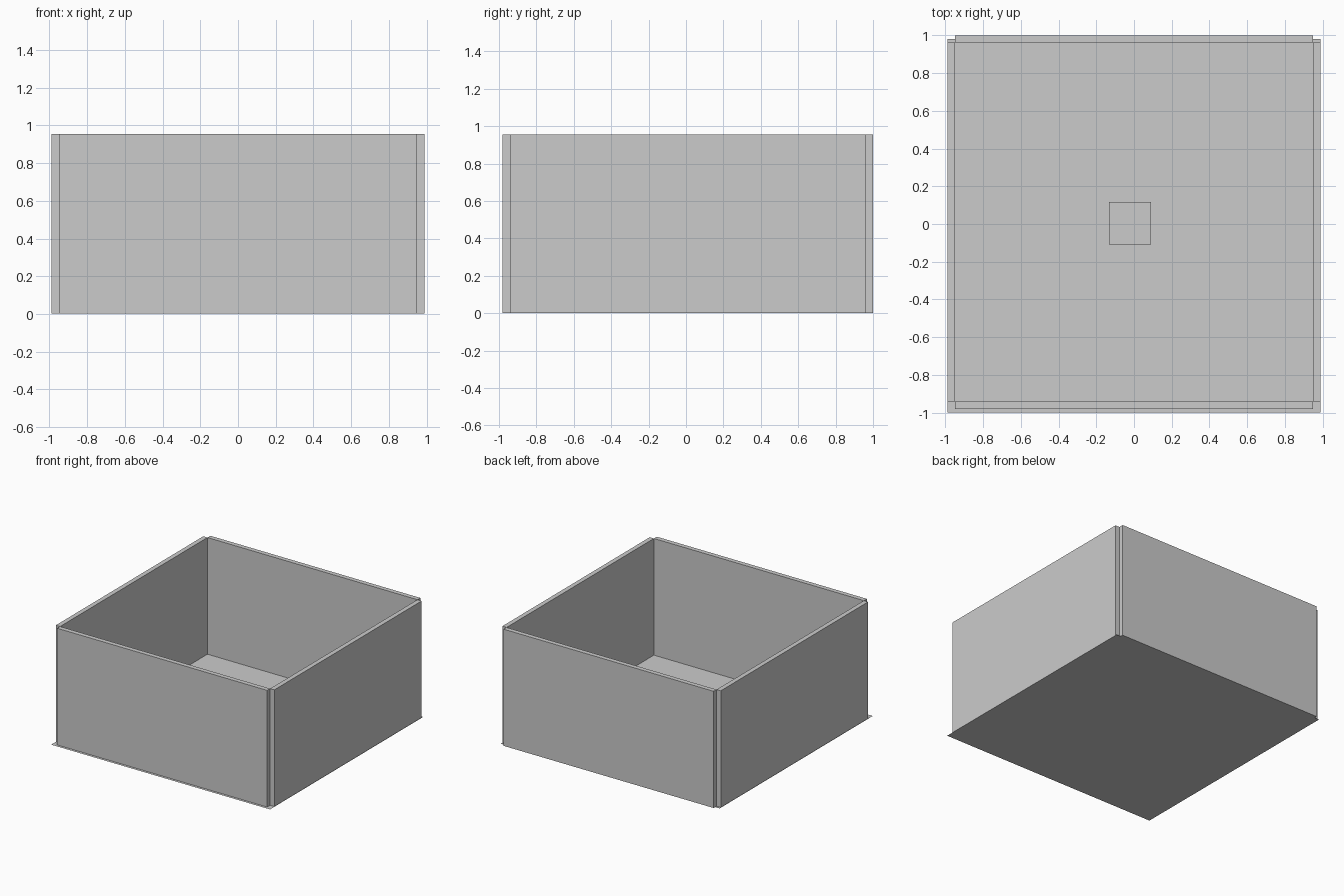
import bpy

if "Cube" in bpy.data.objects:
    bpy.data.objects.remove(bpy.data.objects["Cube"])


def box(name, x, y, z):
    """Axis-aligned box from (min, max) ranges."""
    centre = [(a + b) / 2 for a, b in (x, y, z)]
    bpy.ops.mesh.primitive_cube_add(size=1, location=centre)
    ob = bpy.context.object
    ob.name = name
    ob.scale = [b - a for a, b in (x, y, z)]
    bpy.ops.object.transform_apply(location=False, rotation=False, scale=True)
    return ob


HEIGHT = (0.001, 0.955)

# Floor: a flat sheet reaching slightly past the front wall
bpy.ops.mesh.primitive_plane_add(size=1, location=(0, -0.01, 0))
floor = bpy.context.object
floor.name = "floor"
floor.scale = (1.98, 1.98, 1)
bpy.ops.object.transform_apply(location=False, rotation=False, scale=True)

# Front and back walls
box("front_wall", (-0.95, 0.95), (-0.98, -0.942), HEIGHT)
box("back_wall", (-0.95, 0.95), (0.962, 1.0), HEIGHT)

# Side walls, meeting the others only at the corner edges
for name, s in (("left_wall", -1), ("right_wall", 1)):
    box(name, sorted((s * 0.95, s * 0.988)), (-0.942, 0.962), HEIGHT)

# Small block resting on the middle of the floor
box("small_block", (-0.132, 0.09), (-0.108, 0.117), (0.001, 0.223))
